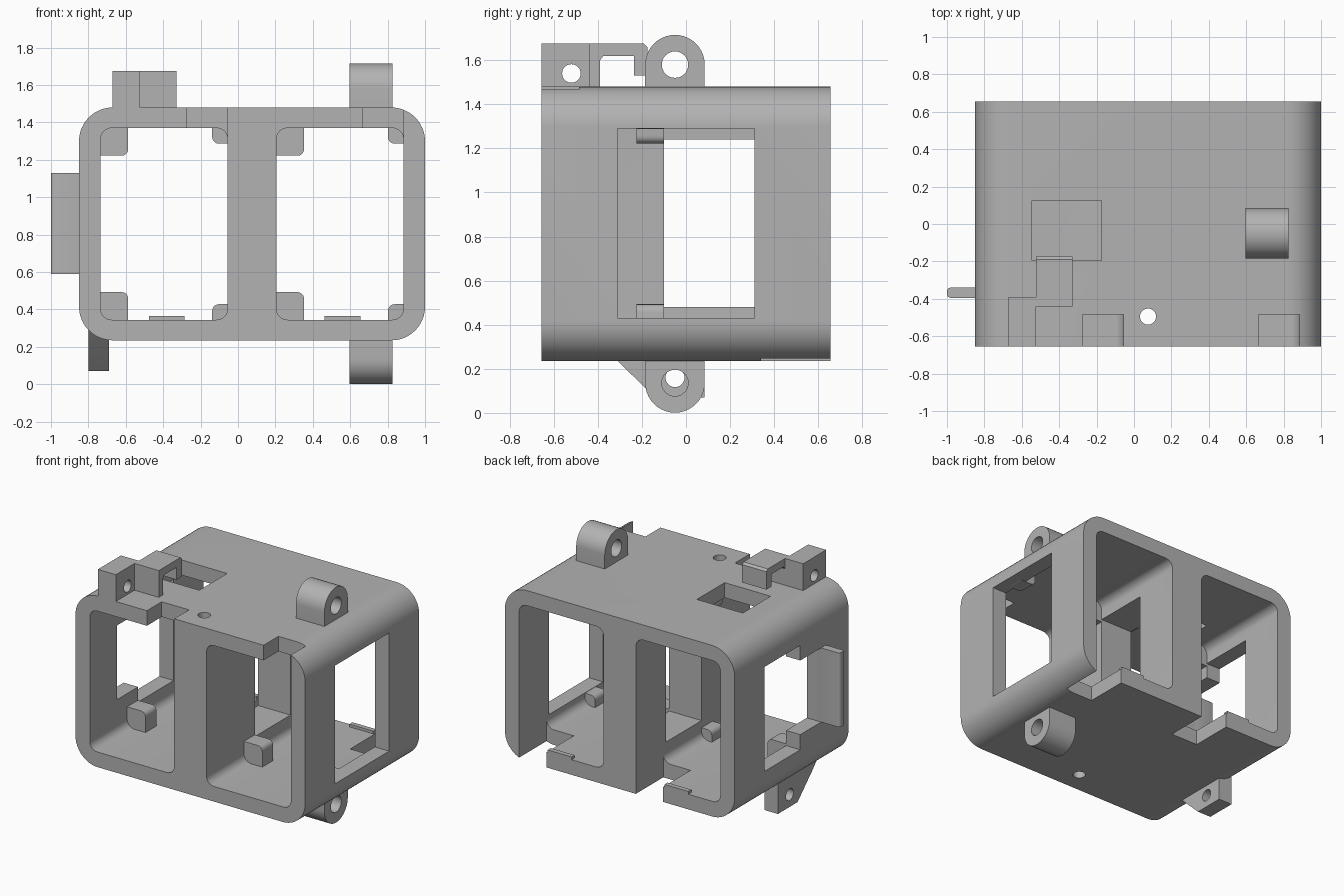
import bpy, bmesh, math
from mathutils import Vector

cube = bpy.data.objects.get("Cube")
if cube:
    bpy.data.objects.remove(cube, do_unlink=True)

grey = bpy.data.materials.new("plain_grey")
grey.use_nodes = True
colour = (0.45, 0.45, 0.45, 1)
grey.diffuse_color = colour
grey.node_tree.nodes["Principled BSDF"].inputs["Base Color"].default_value = colour


def rounded(u0, u1, v0, v1, r, n=8):
    """Rectangle outline with rounded corners."""
    corners = ((u1 - r, v1 - r), (u0 + r, v1 - r), (u0 + r, v0 + r), (u1 - r, v0 + r))
    return [(cu + r * math.cos((q + i / n) * math.pi / 2),
             cv + r * math.sin((q + i / n) * math.pi / 2))
            for q, (cu, cv) in enumerate(corners) for i in range(n + 1)]


def rect(u0, u1, v0, v1):
    return [(u0, v0), (u1, v0), (u1, v1), (u0, v1)]


def circle(cu, cv, r, n=32):
    return [(cu + r * math.cos(math.tau * i / n), cv + r * math.sin(math.tau * i / n))
            for i in range(n)]


def prism(name, outline, axis, a, b):
    """Extrude an outline along an axis from a to b."""
    place = {"x": lambda u, v: (a, u, v), "y": lambda u, v: (u, a, v),
             "z": lambda u, v: (u, v, a)}[axis]
    way = Vector([(b - a) * (axis == k) for k in "xyz"])
    bm = bmesh.new()
    face = bm.faces.new([bm.verts.new(place(u, v)) for u, v in outline])
    top = bmesh.ops.extrude_face_region(bm, geom=[face])["geom"]
    bmesh.ops.translate(bm, vec=way, verts=[g for g in top if isinstance(g, bmesh.types.BMVert)])
    bmesh.ops.recalc_face_normals(bm, faces=bm.faces)
    mesh = bpy.data.meshes.new(name)
    bm.to_mesh(mesh)
    bm.free()
    mesh.materials.append(grey)
    obj = bpy.data.objects.new(name, mesh)
    bpy.context.collection.objects.link(obj)
    return obj


def activate(obj):
    bpy.ops.object.select_all(action="DESELECT")
    obj.select_set(True)
    bpy.context.view_layer.objects.active = obj


def cut(obj, outline, axis, a, b):
    """Remove a prism from an object."""
    tool = prism("cutter", outline, axis, a, b)
    mod = obj.modifiers.new("cut", "BOOLEAN")
    mod.operation, mod.solver, mod.object = "DIFFERENCE", "EXACT", tool
    activate(obj)
    bpy.ops.object.modifier_apply(modifier=mod.name)
    bpy.data.objects.remove(tool, do_unlink=True)


# Rounded housing with two open bays
housing = prism("housing", rounded(-0.85, 1, 0.235, 1.48, 0.18, 12), "y", -0.655, 0.655)
bays = ((-0.735, -0.055), (0.205, 0.885))
for x0, x1 in bays:
    cut(housing, rounded(x0, x1, 0.345, 1.37, 0.06), "y", -0.8, 0.8)

# Windows in the three upright walls
cut(housing, rect(-0.31, 0.31, 0.43, 1.29), "x", 0.84, 1.1)
cut(housing, rect(-0.1, 0.31, 0.48, 1.24), "x", -0.1, 0.25)
cut(housing, rect(-0.1, 0.31, 0.48, 1.24), "x", -0.95, -0.68)
cut(housing, rect(-0.34, -0.05, 0.59, 1.13), "x", -0.95, -0.68)

# Notches at the front of the roof and the back of the floor
for x0, x1 in bays:
    cut(housing, rect(x1 - 0.22, x1, -0.8, -0.485), "z", 1.3, 1.6)
    cut(housing, rect(x1 - 0.22, x1, 0.34, 0.8), "z", 0.1, 0.42)

# Roof opening and the screw hole through the middle wall
cut(housing, rect(-0.545, -0.175, -0.195, 0.125), "z", 1.3, 1.6)
cut(housing, circle(0.075, -0.495, 0.043), "z", 0.1, 1.6)
parts = [housing]

# Stops in the corners of each bay, and a lip on the floor at the back
for side, (x0, x1) in zip(("right", "left"), bays):
    for level, z, s in (("lower", 0.345, 1), ("upper", 1.37, -1)):
        for size, x, d, w in (("large", x0, 1, 0.148), ("small", x1, -1, 0.083)):
            xs = sorted((x - d * 0.06, x + d * w))
            zs = sorted((z - s * 0.06, z + s * w))
            parts.append(prism(f"{side}_{level}_{size}_stop", rounded(*xs, *zs, 0.035, 5),
                               "y", -0.225, -0.1))
    parts.append(prism(f"{side}_floor_lip", rect(x0 + 0.258, x0 + 0.45, 0.33, 0.365),
                       "y", 0.62, 0.655))

# Hinge lugs above and below
for name, zc, base, s in (("upper_lug", 1.58, 1.47, 1), ("lower_lug", 0.136, 0.25, -1)):
    arc = [(-0.05 + 0.135 * math.cos(math.pi * i / 20), zc + s * 0.135 * math.sin(math.pi * i / 20))
           for i in range(21)]
    lug = prism(name, arc + [(-0.185, base), (0.085, base)], "x", 0.595, 0.825)
    cut(lug, circle(-0.05, zc, 0.06), "x", 0.5, 0.9)
    parts.append(lug)

# Sloped bracket under the right side
bracket = prism("lower_bracket", [(-0.36, 0.29), (-0.31, 0.235), (-0.14, 0.07), (0.085, 0.07),
                                  (0.085, 0.29)], "x", -0.8, -0.69)
cut(bracket, circle(-0.05, 0.16, 0.043), "x", -0.9, -0.6)
parts.append(bracket)

# Clip on the roof: drilled block, cross block and hooked arm
block = prism("clip_block", rect(-0.655, -0.39, 1.46, 1.675), "x", -0.67, -0.525)
cut(block, circle(-0.52, 1.54, 0.042), "x", -0.8, -0.4)
hook = prism("clip_hook", [(-0.44, 1.47), (-0.39, 1.47), (-0.39, 1.6), (-0.375, 1.62),
                           (-0.235, 1.62), (-0.235, 1.53), (-0.175, 1.53), (-0.175, 1.66),
                           (-0.19, 1.675), (-0.44, 1.675)], "x", -0.525, -0.33)
parts += [block, hook]

# Grip tab on the right wall
parts.append(prism("grip_tab", rounded(-1, -0.8, -0.395, -0.34, 0.02, 4), "z", 0.59, 1.13))

for part in parts:
    activate(part)
    bpy.ops.object.shade_smooth_by_angle(angle=math.radians(30))
